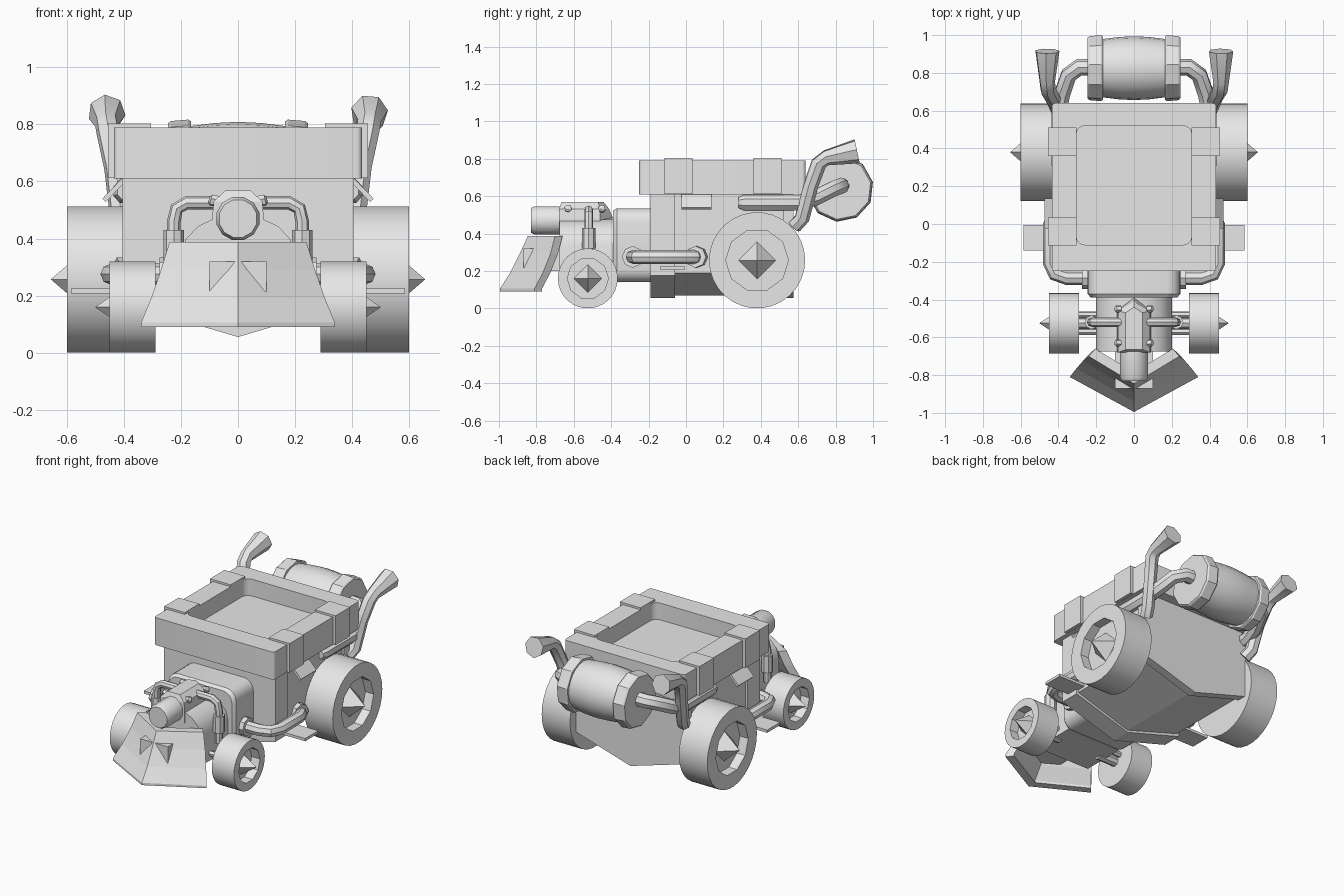
import bpy, bmesh, math
from mathutils import Vector, Matrix

if "Cube" in bpy.data.objects:
    bpy.data.objects.remove(bpy.data.objects["Cube"])

grey = bpy.data.materials.new("plain_grey")
grey.diffuse_color = (0.8, 0.8, 0.8, 1)
grey.use_nodes = True
grey.node_tree.nodes["Principled BSDF"].inputs["Base Color"].default_value = grey.diffuse_color


def finish(name, bm, smooth=0):
    bmesh.ops.recalc_face_normals(bm, faces=bm.faces)
    me = bpy.data.meshes.new(name)
    bm.to_mesh(me)
    bm.free()
    me.materials.append(grey)
    ob = bpy.data.objects.new(name, me)
    bpy.context.collection.objects.link(ob)
    if smooth:
        bpy.ops.object.select_all(action='DESELECT')
        ob.select_set(True)
        bpy.context.view_layer.objects.active = ob
        bpy.ops.object.shade_smooth_by_angle(angle=math.radians(smooth))
    return ob


def loft(name, loops, smooth=0):
    """Skin closed loops of equal length and cap both ends."""
    bm = bmesh.new()
    rows = [[bm.verts.new(p) for p in lp] for lp in loops]
    n = len(rows[0])
    for a, b in zip(rows, rows[1:]):
        for i in range(n):
            j = (i + 1) % n
            bm.faces.new((a[i], a[j], b[j], b[i]))
    bm.faces.new(rows[0])
    bm.faces.new(rows[-1])
    return finish(name, bm, smooth)


def box(name, x, y, z, bevel=0):
    bm = bmesh.new()
    bmesh.ops.create_cube(bm, size=1)
    for v in bm.verts:
        for k, (lo, hi) in enumerate((x, y, z)):
            v.co[k] = lo if v.co[k] < 0 else hi
    if bevel:
        bmesh.ops.bevel(bm, geom=bm.edges[:], offset=bevel, segments=1, affect='EDGES')
    return finish(name, bm)


def extrude_y(name, prof, y0, y1, smooth=0):
    return loft(name, [[(x, y, z) for x, z in prof] for y in (y0, y1)], smooth)


def ring_x(x, r, c, n, turn=0.0, gon=0):
    """Ring of points around the x axis; gon flattens it to fewer sides."""
    pts = []
    for i in range(n):
        a = math.tau * i / n
        rr = r
        if gon:
            w = math.tau / gon
            rr = r * math.cos(w / 2) / math.cos(a % w - w / 2)
        pts.append((x, c[0] + rr * math.cos(a + turn), c[1] + rr * math.sin(a + turn)))
    return pts


def tube(name, pts, radii, sides=8, smooth=40):
    """Sweep a round section along a path with mitred bends."""
    P = [Vector(p) for p in pts]
    if not isinstance(radii, (list, tuple)):
        radii = [radii] * len(P)
    loops, prev, ref = [], None, None
    for i, p in enumerate(P):
        t = (P[min(i + 1, len(P) - 1)] - P[max(i - 1, 0)]).normalized()
        if prev is None:
            ref = t.orthogonal().normalized()
        else:
            ref = prev.rotation_difference(t) @ ref
        prev = t
        side = t.cross(ref)
        loops.append([p + radii[i] * (math.cos(a) * ref + math.sin(a) * side)
                      for a in (math.tau * k / sides for k in range(sides))])
    return loft(name, loops, smooth)


def rounded(hx, y0, y1, z, r, seg=4):
    pts = []
    for cx, cy, a0 in ((hx - r, y1 - r, 0), (-hx + r, y1 - r, 90),
                       (-hx + r, y0 + r, 180), (hx - r, y0 + r, 270)):
        for k in range(seg + 1):
            a = math.radians(a0 + 90 * k / seg)
            pts.append((cx + r * math.cos(a), cy + r * math.sin(a), z))
    return pts


def wheel(name, s, x0, x1, c, r, rim, hub, tip):
    # tyre with a ten-sided recess
    deep = x1 - 0.06
    loft(name + "_wheel", [ring_x(s * x0, r, c, 30), ring_x(s * x1, r, c, 30),
                           ring_x(s * x1, rim, c, 30, gon=10),
                           ring_x(s * deep, rim, c, 30, gon=10)], 25)
    # pointed four-sided hub
    loft(name + "_hub", [ring_x(s * deep, hub, c, 4), ring_x(s * tip, 0.001, c, 4)])


# body with a V-shaped keel and raised end bands
def hull(w, keel, side):
    return [(-w, 0.61), (w, 0.61), (w, side), (0, keel), (-w, side)]


extrude_y("body", hull(0.39, 0.07, 0.19), -0.10, 0.56)
extrude_y("front_body_band", hull(0.405, 0.055, 0.175), -0.19, -0.06)
extrude_y("rear_body_band", hull(0.405, 0.055, 0.175), 0.52, 0.575)

# open cargo tray
loft("cargo_tray", [rounded(0.435, -0.25, 0.64, 0.61, 0.02), rounded(0.435, -0.25, 0.64, 0.79, 0.02),
                    rounded(0.305, -0.11, 0.52, 0.79, 0.045), rounded(0.305, -0.11, 0.52, 0.68, 0.045)], 30)

# hood and engine block
hood = [(x, z + 0.34) for x, z, _ in rounded(0.245, -0.20, 0.195, 0, 0.07)]
inset = [(x * 0.93, 0.34 + (z - 0.34) * 0.93) for x, z in hood]
loft("hood", [[(x, -0.18, z) for x, z in hood], [(x, -0.37, z) for x, z in hood],
              [(x, -0.39, z) for x, z in inset]], 30)
arch = [(0.2, 0.145)] + [(0.2 * math.cos(math.pi * k / 8), 0.34 + 0.145 * math.sin(math.pi * k / 8))
                         for k in range(9)] + [(-0.2, 0.145)]
extrude_y("engine_block", arch, -0.675, -0.38, 30)

# engine cap with a pointed, sloping back
cap = []
for w, y0, y1, y2, z in ((0.09, -0.68, -0.46, -0.385, 0.40), (0.09, -0.68, -0.46, -0.39, 0.48),
                         (0.085, -0.68, -0.46, -0.41, 0.53), (0.045, -0.665, -0.47, -0.44, 0.568)):
    cap.append([(-w, y0, z), (w, y0, z), (w, y1, z), (0, y2, z), (-w, y1, z)])
loft("engine_cap", cap)
tube("snout", [(0, -0.66, 0.47), (0, -0.81, 0.47), (0, -0.83, 0.47)], [0.078, 0.078, 0.068], 12)

# V-shaped plow with a flared lower lip
plow = []
for tip, wx, wy, z in ((-0.995, 0.34, -0.81, 0.09), (-0.995, 0.34, -0.81, 0.105),
                       (-0.94, 0.305, -0.765, 0.19), (-0.89, 0.27, -0.725, 0.29),
                       (-0.845, 0.24, -0.70, 0.388)):
    plow.append([(-wx, wy, z), (0, tip, z), (wx, wy, z),
                 (wx - 0.035, wy + 0.04, z), (0, tip + 0.06, z), (-wx + 0.035, wy + 0.04, z)])
loft("plow", plow)
box("plow_mount", (-0.1, 0.1), (-0.87, -0.66), (0.2, 0.32))

# barrel across the back, with end bands
bc = (0.825, 0.64)
loft("barrel", [ring_x(x, r, bc, 20) for x, r in
                ((-0.24, 0.145), (-0.16, 0.155), (-0.08, 0.165), (0, 0.169),
                 (0.08, 0.165), (0.16, 0.155), (0.24, 0.145))], 30)

for s, side in ((1, "right"), (-1, "left")):
    def m(*pts):
        return [(s * x, y, z) for x, y, z in pts]

    def bx(name, x, y, z, bevel=0):
        return box(side + name, sorted((s * x[0], s * x[1])), y, z, bevel)

    wheel(side + "_rear", s, 0.395, 0.60, (0.38, 0.257), 0.257, 0.168, 0.1, 0.655)
    wheel(side + "_front", s, 0.29, 0.45, (-0.525, 0.16), 0.16, 0.11, 0.075, 0.50)
    loft(side + "_barrel_band", [ring_x(s * x, r, bc, 10, 0.2) for x, r in
                                 ((0.165, 0.172), (0.175, 0.178), (0.235, 0.173), (0.245, 0.165))])

    # straps over the tray rim
    for y in (-0.115, 0.36):
        bx("_tray_strap", (0.305, 0.455), (y, y + 0.15), (0.612, 0.803))
    # step and slanted side flap
    bx("_step", (0.36, 0.585), (-0.14, -0.005), (0.207, 0.225))
    flap = [(s * x, z) for x, z in ((0.39, 0.605), (0.40, 0.618), (0.475, 0.54), (0.463, 0.528))]
    extrude_y(side + "_side_flap", flap, -0.025, 0.135)

    # barrel pipe, exhaust horn and lower side pipe
    tube(side + "_barrel_pipe", m((0.22, 0.83, 0.655), (0.29, 0.83, 0.655), (0.345, 0.79, 0.64),
                                  (0.38, 0.69, 0.59), (0.395, 0.61, 0.565), (0.395, 0.31, 0.565),
                                  (0.395, 0.28, 0.565)),
         [0.045] * 6 + [0.03])
    tube(side + "_exhaust_horn", m((0.39, 0.58, 0.44), (0.41, 0.62, 0.48), (0.43, 0.665, 0.65),
                                   (0.455, 0.71, 0.775), (0.46, 0.75, 0.805), (0.46, 0.915, 0.84)),
         [0.04, 0.04, 0.04, 0.042, 0.042, 0.066], 7)
    tube(side + "_side_pipe", m((0.22, -0.285, 0.275), (0.36, -0.285, 0.275), (0.42, -0.265, 0.275),
                                (0.445, -0.21, 0.275), (0.445, 0.0, 0.275), (0.425, 0.045, 0.275),
                                (0.37, 0.06, 0.275)), 0.037)
    tube(side + "_pipe_flange_front", m((0.23, -0.285, 0.275), (0.275, -0.285, 0.275)), 0.058)
    tube(side + "_pipe_flange_rear", m((0.38, 0.06, 0.275), (0.425, 0.05, 0.275)), 0.058)

    # engine pipe dropping to the front axle
    tube(side + "_engine_pipe", m((0.06, -0.52, 0.525), (0.18, -0.52, 0.525), (0.215, -0.52, 0.505),
                                  (0.225, -0.52, 0.46), (0.225, -0.52, 0.25)), 0.024)
    tube(side + "_pipe_collar", m((0.225, -0.52, 0.32), (0.225, -0.52, 0.43)), 0.036)
    for y in (-0.57, -0.48):
        tube(side + "_axle_rod", m((0.15, y, 0.19), (0.31, y, 0.19)), 0.018, 6)
    tube(side + "_axle", m((0.15, -0.525, 0.16), (0.31, -0.525, 0.16)), 0.03)
    # cap rivets
    for y in (-0.63, -0.45):
        tube(side + "_rivet", m((0.07, y, 0.53), (0.095, y, 0.535), (0.102, y, 0.537)),
             [0.02, 0.02, 0.01], 6)
